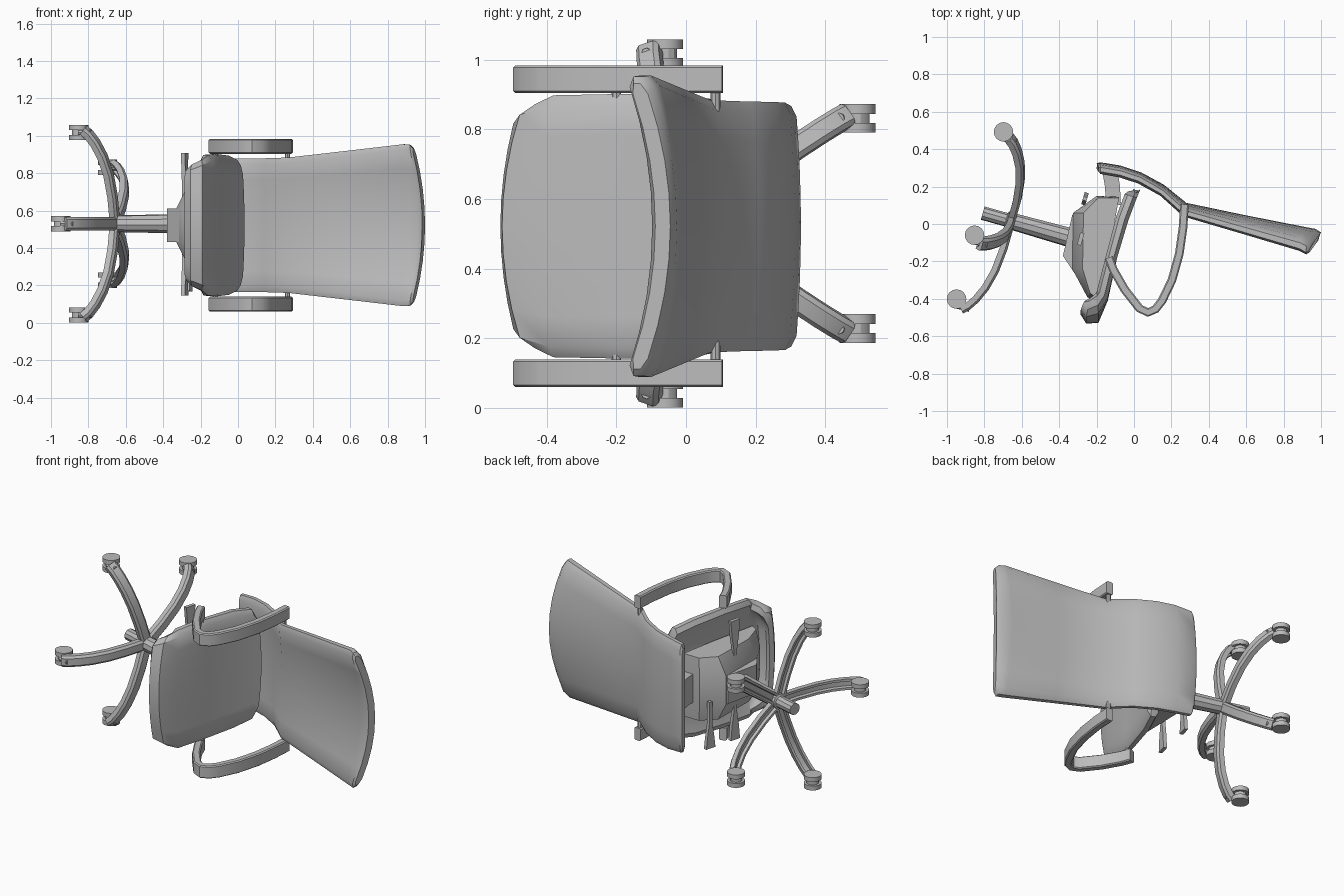
import bpy, bmesh, math
from mathutils import Vector

cube = bpy.data.objects.get("Cube")
if cube:
    bpy.data.objects.remove(cube)

grey = bpy.data.materials.new("plain grey")
grey.use_nodes = True
COLOUR = (0.5, 0.5, 0.5, 1)
grey.diffuse_color = COLOUR
grey.node_tree.nodes["Principled BSDF"].inputs["Base Color"].default_value = COLOUR

MID = 0.522                        # height of the chair's plane of symmetry
FWD = Vector((-0.27, -0.963, 0))   # the chair lies on its side: its own axes
UP = Vector((0.963, -0.27, 0))
SIDE = Vector((0, 0, 1))
HUB = Vector((-0.655, 0.015, 0.53))


def at(x, y, s=0):
    return Vector((x, y, MID + s))


def loft(name, rings, angle=30):
    """Skin a list of equal rings and cap both ends."""
    bm = bmesh.new()
    loops = [[bm.verts.new(p) for p in ring] for ring in rings]
    n = len(loops[0])
    for a, b in zip(loops, loops[1:]):
        for i in range(n):
            j = (i + 1) % n
            bm.faces.new((a[i], a[j], b[j], b[i]))
    bm.faces.new(loops[0])
    bm.faces.new(loops[-1])
    bmesh.ops.recalc_face_normals(bm, faces=bm.faces)
    mesh = bpy.data.meshes.new(name)
    bm.to_mesh(mesh)
    bm.free()
    mesh.materials.append(grey)
    obj = bpy.data.objects.new(name, mesh)
    bpy.context.collection.objects.link(obj)
    bpy.ops.object.select_all(action='DESELECT')
    obj.select_set(True)
    bpy.context.view_layer.objects.active = obj
    bpy.ops.object.shade_smooth_by_angle(angle=math.radians(angle))


def rod(name, stops, sides=12):
    """Round rod through (centre, radius) stops."""
    axis = (stops[-1][0] - stops[0][0]).normalized()
    a = axis.orthogonal().normalized()
    b = axis.cross(a)
    turns = [2 * math.pi * i / sides for i in range(sides)]
    loft(name, [[c + (a * math.cos(t) + b * math.sin(t)) * r for t in turns]
                for c, r in stops])


def sweep(name, path, across, section):
    """Sweep a (thickness, width) section along a path; widths lie on 'across'."""
    rings = []
    for i, p in enumerate(path):
        tangent = (path[min(i + 1, len(path) - 1)] - path[max(i - 1, 0)]).normalized()
        normal = across.cross(tangent)
        rings.append([p + normal * n + across * w for n, w in section])
    loft(name, rings)


def slab(name, stations, recess=0.0, cols=8):
    """Cushion from stations of (top, bottom, half width, sideways bow)."""
    rings = []
    for top, bottom, half, bow in stations:
        t, b, bend = at(*top), at(*bottom), Vector((*bow, 0))
        inner = [(-1 + 2 * i / cols) * (half - 0.03) for i in range(cols + 1)]
        under = [(0.0 if abs(s) > half * 0.8 else recess, s) for s in inner]
        ring = under + [(0.25, half), (0.7, half)]
        ring += [(1.0, s) for s in reversed(inner)] + [(0.7, -half), (0.25, -half)]
        rings.append([b.lerp(t, k) + SIDE * s + bend * (s / half) ** 2 for k, s in ring])
    loft(name, rings, 35)


# Seat cushion with a front edge that rolls down
slab("seat", [
    ((-0.285, -0.485), (-0.262, -0.435), 0.295, (0, 0.03)),
    ((-0.255, -0.533), (-0.23, -0.43), 0.325, (0, 0.045)),
    ((-0.19, -0.528), (-0.2, -0.415), 0.35, (0, 0.06)),
    ((-0.14, -0.41), (-0.2, -0.38), 0.376, (0, 0.02)),
    ((-0.09, -0.18), (-0.15, -0.17), 0.38, (0, 0)),
    ((-0.03, 0.02), (-0.095, 0.04), 0.372, (0, 0)),
    ((0.015, 0.14), (-0.05, 0.16), 0.35, (0, 0)),
    ((0.035, 0.187), (-0.025, 0.19), 0.30, (-0.01, -0.02))], recess=0.4)

# Backrest: curved lower part and a flaring, wrapped upper part
slab("backrest", [
    ((-0.2, 0.295), (-0.2, 0.325), 0.32, (0.01, -0.015)),
    ((-0.18, 0.28), (-0.18, 0.33), 0.345, (0, -0.015)),
    ((-0.08, 0.262), (-0.07, 0.312), 0.355, (0, -0.015)),
    ((0.02, 0.23), (0.04, 0.275), 0.357, (0, -0.015)),
    ((0.14, 0.168), (0.16, 0.21), 0.358, (0, -0.02)),
    ((0.265, 0.065), (0.28, 0.113), 0.362, (0, -0.03)),
    ((0.58, -0.01), (0.59, 0.048), 0.398, (0, -0.05)),
    ((0.89, -0.082), (0.905, -0.014), 0.433, (-0.01, -0.07)),
    ((0.96, -0.097), (0.97, -0.026), 0.43, (-0.045, -0.075)),
    ((0.985, -0.088), (1.0, -0.045), 0.41, (-0.055, -0.075))])

# Armrest straps and the pins that hold them
strap = [(0.27, 0.105), (0.262, -0.02), (0.242, -0.16), (0.203, -0.3), (0.15, -0.41),
         (0.115, -0.455), (0.075, -0.473), (0.03, -0.452), (-0.05, -0.35),
         (-0.11, -0.245), (-0.135, -0.18)]
band = [(-0.023, -0.034), (-0.016, -0.04), (0.016, -0.04), (0.023, -0.034),
        (0.023, 0.034), (0.016, 0.04), (-0.016, 0.04), (-0.023, 0.034)]
for sign, label in ((1, "left"), (-1, "right")):
    sweep(label + "_armrest", [at(x, y, sign * 0.422) for x, y in strap], SIDE, band)
    for place, x, y in (("rear", 0.265, 0.085), ("front", -0.12, -0.2)):
        rod(f"{label}_{place}_arm_pin",
            [(at(x, y, sign * 0.33), 0.014), (at(x, y, sign * 0.4), 0.014)], 8)

# Tilt mechanism: a narrow housing, and a wide carrier flaring out towards the seat
housing = [(-0.38, -0.17), (-0.33, 0.05), (-0.28, 0.09), (-0.15, 0.08),
           (-0.19, -0.3), (-0.3, -0.29)]
loft("tilt_housing", [[at(x, y, s) for x, y in housing] for s in (-0.09, 0.09)])
inner = [(-0.33, -0.24), (-0.325, 0.06), (-0.2, 0.15), (-0.08, 0.145),
         (-0.12, -0.08), (-0.19, -0.43), (-0.25, -0.39)]
outer = [(-0.275, -0.24), (-0.27, 0.06), (-0.19, 0.14), (-0.08, 0.14),
         (-0.12, -0.08), (-0.19, -0.4), (-0.235, -0.37)]
loft("seat_carrier", [[at(x, y, s) for x, y in shape] for s, shape in
                      ((-0.2, outer), (-0.09, inner), (0.09, inner), (0.2, outer))])

# Bracket joining the mechanism to the backrest
sweep("back_bracket", [at(-0.11, 0.1), at(-0.115, 0.2), at(-0.13, 0.29)], SIDE,
      [(-0.04, -0.09), (0.04, -0.09), (0.04, 0.09), (-0.04, 0.09)])

# Adjustment levers with flared paddles
for name, x, y, sign, reach in (("left_lever", -0.285, -0.08, 1, 0.385),
                                ("right_lever", -0.285, -0.08, -1, 0.375),
                                ("tilt_lever", -0.262, 0.135, -1, 0.355)):
    rings = []
    for s, w in ((0.06, 0.01), (0.2, 0.012), (0.28, 0.025), (reach, 0.034)):
        c = at(x, y, sign * s)
        rings.append([c + FWD * (w * i) + UP * (0.011 * j)
                      for i, j in ((-1, -1), (1, -1), (1, 1), (-1, 1))])
    loft(name, rings)

# Gas column and hub
rod("gas_column", [(HUB - UP * 0.16, 0.037), (HUB - UP * 0.03, 0.037), (HUB - UP * 0.025, 0.048),
                   (HUB + UP * 0.03, 0.046), (HUB + UP * 0.33, 0.052)], 10)

# Five-legged base: channel-section legs, each ending in a twin-wheel caster
channel = [(0.02, -0.022), (0.02, 0.022), (0.008, 0.035), (-0.022, 0.035),
           (-0.022, 0.02), (-0.004, 0.016), (-0.004, -0.016), (-0.022, -0.02),
           (-0.022, -0.035), (0.008, -0.035)]
arch = [(0.0, 0), (0.15, 0), (0.28, -0.012), (0.38, -0.037), (0.455, -0.07),
        (0.505, -0.103), (0.53, -0.13)]
for i in range(5):
    turn = math.radians(72 * i)
    out = FWD * math.cos(turn) + SIDE * math.sin(turn)
    sweep(f"base_leg_{i + 1}", [HUB + out * r + UP * u for r, u in arch],
          out.cross(UP), channel)
    end = HUB + out * 0.513
    wheel = end - FWD * 0.033 - UP * 0.17
    rod(f"caster_post_{i + 1}", [(end - UP * 0.09, 0.016), (end - UP * 0.16, 0.016)], 8)
    rod(f"caster_axle_{i + 1}", [(wheel - SIDE * 0.02, 0.036), (wheel + SIDE * 0.02, 0.036)])
    for sign in (-1, 1):
        rod(f"caster_wheel_{i + 1}_{'b' if sign < 0 else 'a'}",
            [(wheel + SIDE * sign * 0.013, 0.052), (wheel + SIDE * sign * 0.041, 0.052)], 16)
